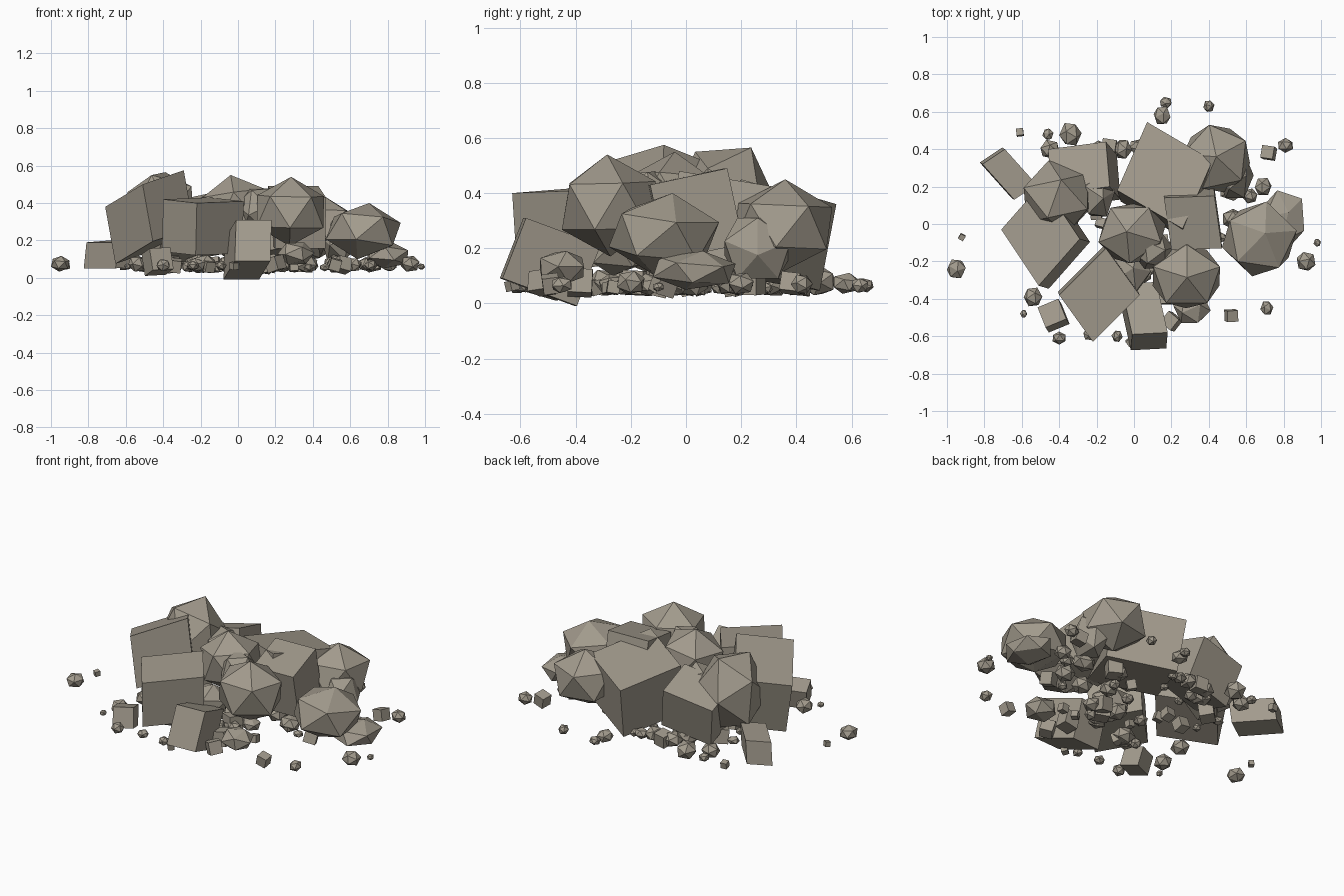
import bpy
import bmesh
import math
import random
from mathutils import Vector, Euler, Matrix

random.seed(4)
if "Cube" in bpy.data.objects:
    bpy.data.objects.remove(bpy.data.objects["Cube"], do_unlink=True)

stone = bpy.data.materials.new("warm grey stone")
stone.use_nodes = True
stone_colour = (0.36, 0.325, 0.265, 1)
stone.diffuse_color = stone_colour
stone.node_tree.nodes["Principled BSDF"].inputs["Base Color"].default_value = stone_colour


def finish(bm, name):
    """Turn a bmesh into a flat shaded stone object."""
    bmesh.ops.recalc_face_normals(bm, faces=bm.faces)
    mesh = bpy.data.meshes.new(name)
    bm.to_mesh(mesh)
    bm.free()
    mesh.materials.append(stone)
    obj = bpy.data.objects.new(name, mesh)
    bpy.context.collection.objects.link(obj)


def block(name, left, corner, right, depth, lean=None):
    """Hewn block from three consecutive top corners and a depth."""
    left, corner, right = Vector(left), Vector(corner), Vector(right)
    u, v = left - corner, right - corner
    down = Vector(lean).normalized() if lean else u.cross(v).normalized()
    if down.z > 0:
        down.negate()
    bm = bmesh.new()
    bmesh.ops.create_cube(bm, size=1)
    for vert in bm.verts:
        p = vert.co + Vector((0.5, 0.5, 0.5))
        vert.co = corner + u * p.x + v * p.y + down * depth * p.z
    finish(bm, name)


def boulder(name, centre, half, tip=None, spin=0):
    """Faceted rock with a vertex towards tip, stretched to the half sizes."""
    if tip:
        lean = Vector((0, 0, 1)).rotation_difference(Vector(tip)).to_matrix()
        turn = lean @ Matrix.Rotation(math.radians(spin), 3, "Z")
    else:
        turn = Euler([random.uniform(0, math.tau) for axis in range(3)]).to_matrix()
    bm = bmesh.new()
    bmesh.ops.create_icosphere(bm, subdivisions=1, radius=1)
    bmesh.ops.transform(bm, matrix=turn.to_4x4(), verts=bm.verts)
    for axis in range(3):
        values = [vert.co[axis] for vert in bm.verts]
        low, high = min(values), max(values)
        for vert in bm.verts:
            t = (vert.co[axis] - low) / (high - low) * 2 - 1
            vert.co[axis] = centre[axis] + t * half[axis]
    finish(bm, name)


def chip(name, centre, radius):
    """Small box shaped fragment, turned mostly about the vertical."""
    bm = bmesh.new()
    bmesh.ops.create_cube(bm, size=radius * 1.5)
    angles = (random.uniform(-.3, .3), random.uniform(-.3, .3), random.uniform(0, math.pi))
    bmesh.ops.transform(bm, matrix=Euler(angles).to_matrix().to_4x4(), verts=bm.verts)
    bmesh.ops.translate(bm, vec=centre, verts=bm.verts)
    finish(bm, name)


# Large hewn blocks
block("left_block", (-.71, -.03, .38), (-.51, -.33, .5), (-.29, -.08, .575), .31, (.17, -.05, -.95))
block("front_block", (-.4, -.38, .42), (-.22, -.63, .4), (.03, -.38, .41), .28)
block("front_small_block", (-.07, -.32, .21), (-.01, -.59, .31), (.18, -.58, .31), .235, (-.03, -.35, -.9))
block("back_block", (-.09, .18, .42), (.07, .545, .36), (.42, .34, .42), .32)
block("back_left_block", (-.46, .4, .32), (-.15, .44, .38), (-.13, .2, .45), .27)
block("centre_block", (.16, .14, .49), (.43, .15, .49), (.47, -.13, .43), .28)
block("outer_left_block", (-.69, .4, .2), (-.81, .32, .19), (-.64, .13, .19), .14, (-.1, .06, -.95))

# Large faceted boulders: centre, half sizes, raised vertex direction, spin
boulder("right_boulder", (.67, -.08, .25), (.2, .2, .15), (.15, .15, 1), 10)
boulder("back_right_boulder", (.44, .35, .28), (.18, .18, .17), (0, .05, 1), 30)
boulder("front_right_boulder", (.28, -.28, .355), (.18, .17, .185), (.02, -.03, 1), 18)
boulder("centre_boulder", (-.01, -.05, .37), (.18, .16, .18), (-.15, .05, 1), -18)
boulder("left_boulder", (-.41, .14, .34), (.18, .2, .225), (-.07, -.15, .235))

# Medium faceted rocks
boulder("front_rock", (.31, -.45, .13), (.1, .08, .06))
boulder("outer_right_rock", (.8, .03, .12), (.11, .15, .07), (.2, .2, 1), 40)
boulder("back_right_rock", (.54, .26, .2), (.1, .12, .11), (.6, 0, .8))
boulder("back_left_rock", (-.2, .16, .33), (.1, .12, .12))
boulder("lower_front_rock", (-.03, -.25, .2), (.12, .12, .1))
boulder("inner_rock", (.1, -.14, .37), (.11, .1, .11))

# Loose pebbles around the pile: x, y, radius
pebbles = [
    (-.95, -.24, .05), (-.46, .48, .03), (-.34, .48, .06), (-.06, .4, .05),
    (.15, .58, .045), (.17, .65, .03), (.4, .63, .03), (.81, .42, .04),
    (.69, .2, .045), (.98, -.1, .02), (.92, -.2, .05), (.71, -.45, .035),
    (-.09, -.6, .03), (-.24, -.59, .03), (-.4, -.61, .035), (-.59, -.48, .02),
    (-.54, -.39, .05), (-.45, .4, .05), (.62, .15, .04),
]
for number, (x, y, radius) in enumerate(pebbles):
    height = radius * 0.85
    boulder(f"pebble_{number}", (x, y, 0.05 + height * 0.6), (radius, radius, height))

# Loose box shaped chips: x, y, radius
chips = [
    (-.92, -.07, .02), (-.61, .49, .025), (.72, .38, .045), (.52, -.49, .04),
    (.2, -.52, .05), (-.43, -.49, .08), (-.02, -.63, .025),
]
for number, (x, y, radius) in enumerate(chips):
    chip(f"chip_{number}", (x, y, 0.055 + radius * 0.4), radius)

# Gravel bed hidden under the pile
for number in range(46):
    angle = random.uniform(0, math.tau)
    reach = math.sqrt(random.random())
    radius = random.uniform(.025, .06)
    spot = (reach * .58 * math.cos(angle), reach * .45 * math.sin(angle), .04 + radius * .6)
    if number % 3:
        boulder(f"gravel_{number}", spot, (radius, radius, radius * .8))
    else:
        chip(f"gravel_{number}", spot, radius)
